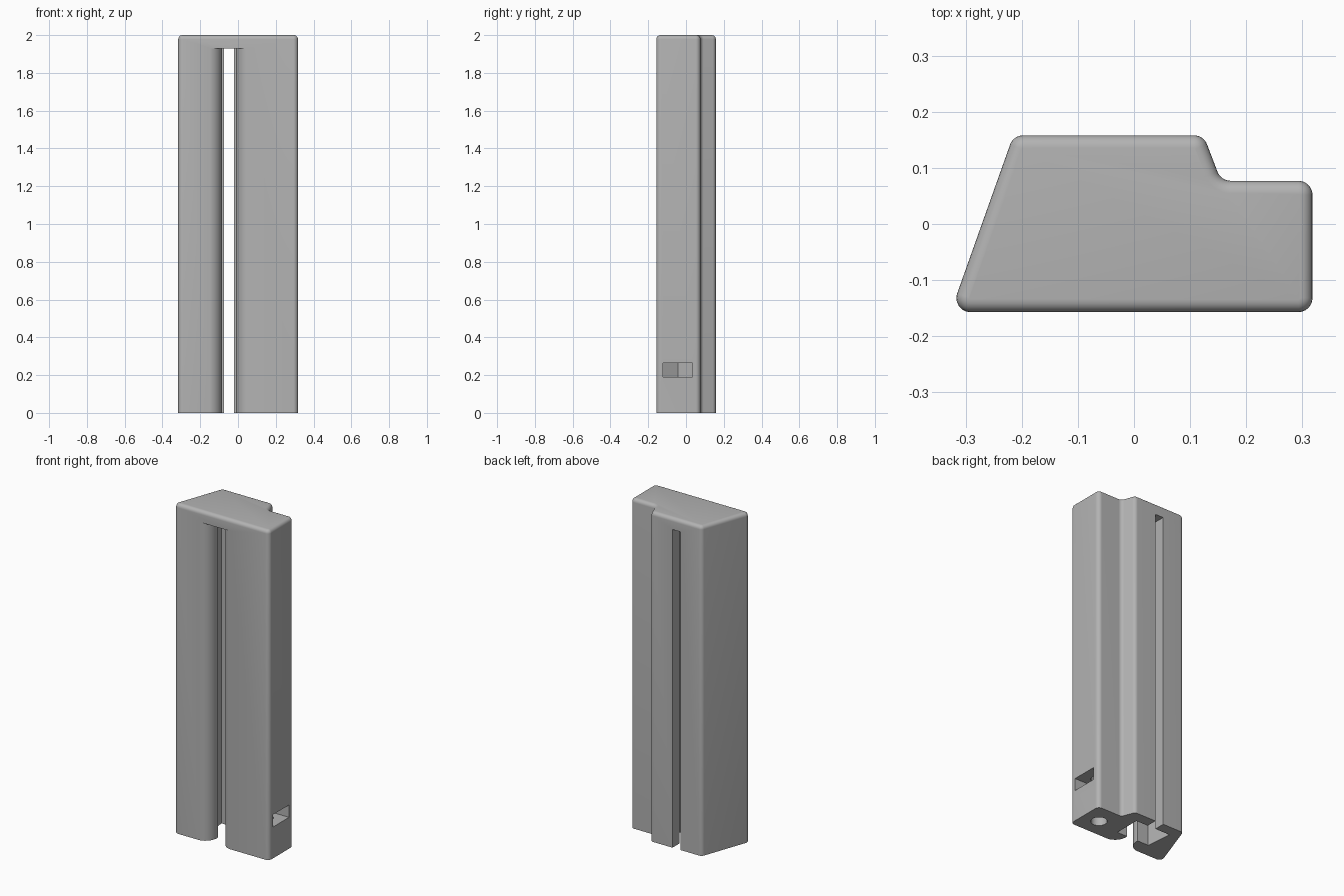
import bpy
import bmesh
from math import tan
from mathutils import Vector

cube = bpy.data.objects.get("Cube")
if cube:
    bpy.data.objects.remove(cube, do_unlink=True)

grey = bpy.data.materials.new("plain grey")
grey.use_nodes = True
grey.diffuse_color = (0.45, 0.45, 0.45, 1)
grey.node_tree.nodes["Principled BSDF"].inputs["Base Color"].default_value = grey.diffuse_color


def rounded(points, steps=8):
    """Outline with arcs at the corners; each point is x, y and an optional radius."""
    result = []
    for i, (x, y, *r) in enumerate(points):
        corner = Vector((x, y))
        if not r:
            result.append(corner)
            continue
        before = (Vector(points[i - 1][:2]) - corner).normalized()
        after = (Vector(points[(i + 1) % len(points)][:2]) - corner).normalized()
        reach = r[0] / tan(before.angle(after) / 2)
        start, end = corner + before * reach, corner + after * reach
        centre = corner + (before + after).normalized() * (reach ** 2 + r[0] ** 2) ** 0.5
        for k in range(steps + 1):
            spoke = start.lerp(end, k / steps) - centre
            result.append(centre + spoke.normalized() * r[0])
    return result


def prism(name, outline, bottom, top, top_round=0):
    bm = bmesh.new()
    base = bm.faces.new([bm.verts.new((p.x, p.y, bottom)) for p in outline])
    cap = bmesh.ops.extrude_face_region(bm, geom=[base])["geom"]
    bmesh.ops.translate(bm, vec=(0, 0, top - bottom),
                        verts=[v for v in cap if isinstance(v, bmesh.types.BMVert)])
    bmesh.ops.recalc_face_normals(bm, faces=bm.faces)
    if top_round:
        rim = [e for e in bm.edges if all(v.co.z > top - 0.001 for v in e.verts)]
        bmesh.ops.bevel(bm, geom=rim, offset=top_round, segments=5,
                        profile=0.5, affect="EDGES")
    mesh = bpy.data.meshes.new(name)
    bm.to_mesh(mesh)
    bm.free()
    mesh.materials.append(grey)
    obj = bpy.data.objects.new(name, mesh)
    bpy.context.collection.objects.link(obj)
    return obj


# Main block with the stepped corner and the sloping side
R = 0.025
body = prism("rail_body", rounded([
    (-0.327, -0.157, R), (0.318, -0.157, R), (0.318, 0.077, R),
    (0.155, 0.077, R), (0.124, 0.158, R), (-0.215, 0.158, R)]), 0, 2, 0.022)

# Channel: flared mouth, narrow throat, wide chamber and rear slit
channel = prism("channel_cutter", rounded([
    (-0.17, -0.2), (0.07, -0.2), (0.07, -0.158), (-0.01, -0.158, 0.075),
    (-0.01, -0.07), (0.06, -0.07), (0.06, 0.092), (-0.02, 0.092),
    (-0.02, 0.2), (-0.075, 0.2), (-0.075, 0.092), (-0.175, 0.092),
    (-0.16, -0.07), (-0.085, -0.07), (-0.085, -0.158, 0.075), (-0.17, -0.158)]),
    -0.1, 1.93)

# Side pocket for a hexagonal nut
pocket = prism("nut_pocket_cutter", rounded([
    (0.123, -0.043), (0.168, -0.121), (0.4, -0.121), (0.4, 0.035), (0.168, 0.035)]),
    0.19, 0.265)

# Screw hole rising from the underside through the pocket
h, cx, cy = 0.045, 0.213, -0.043
hole = prism("screw_hole_cutter", rounded([
    (cx + sx * h, cy + sy * h, h * 0.999)
    for sx, sy in ((-1, -1), (1, -1), (1, 1), (-1, 1))]), -0.1, 0.4)

bpy.ops.object.select_all(action="DESELECT")
bpy.context.view_layer.objects.active = body
body.select_set(True)
for cutter in (channel, pocket, hole):
    cut = body.modifiers.new(cutter.name, "BOOLEAN")
    cut.operation, cut.solver, cut.object = "DIFFERENCE", "EXACT", cutter
    bpy.ops.object.modifier_apply(modifier=cut.name)
    bpy.data.objects.remove(cutter, do_unlink=True)

bpy.ops.object.shade_smooth_by_angle(angle=0.52)
